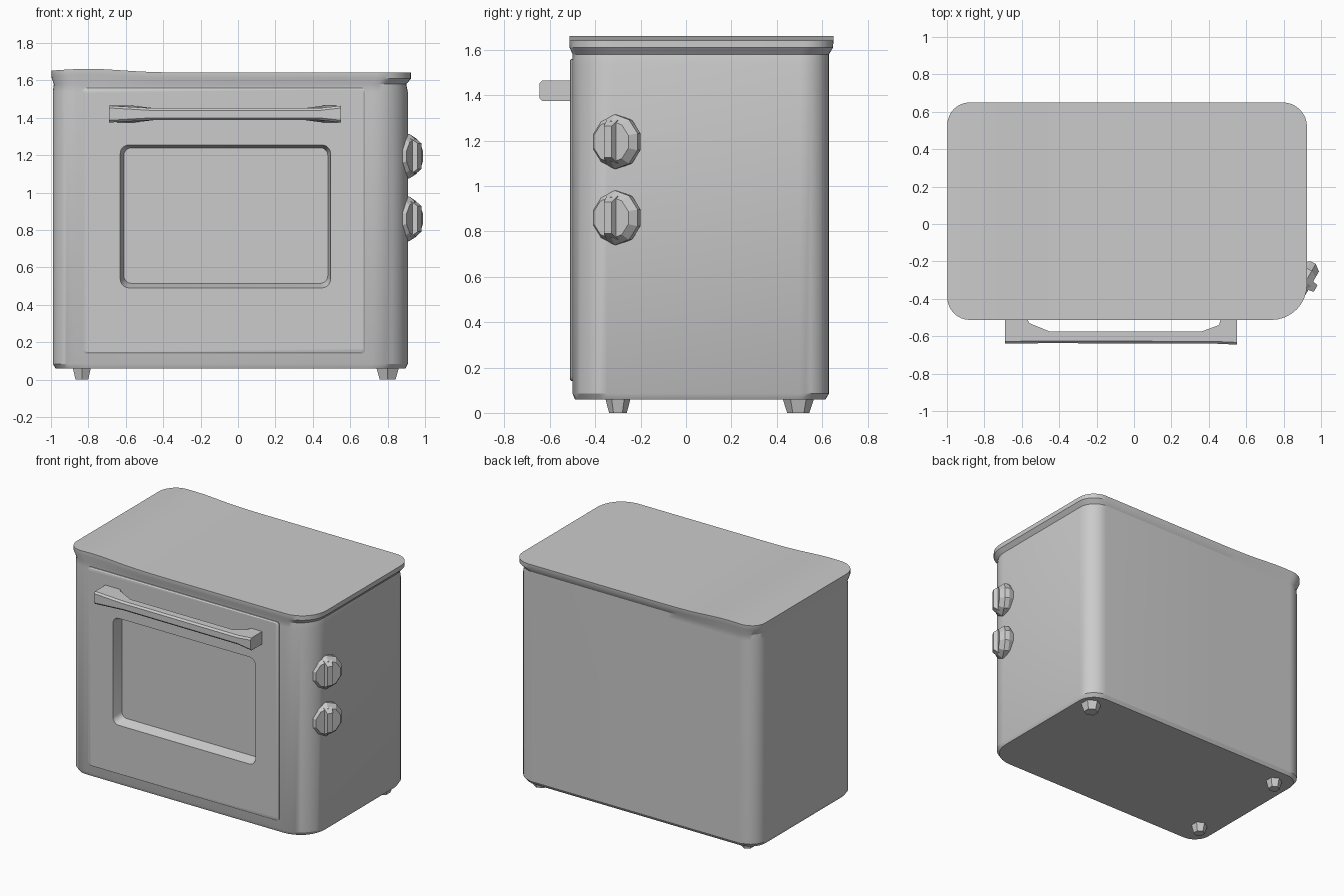
import bpy, bmesh
from math import sin, cos, pi, exp, radians
from mathutils import Matrix, Vector

if "Cube" in bpy.data.objects:
    bpy.data.objects.remove(bpy.data.objects["Cube"])


def rounded_rect(x0, x1, y0, y1, radii, seg):
    # Counter-clockwise outline; radii order: front-right, back-right, back-left, front-left
    pts = []
    corners = [(x1, y0, -1, 1), (x1, y1, -1, -1), (x0, y1, 1, -1), (x0, y0, 1, 1)]
    for i, (cx, cy, sx, sy) in enumerate(corners):
        r = radii[i]
        for k in range(seg + 1):
            a = -pi / 2 + i * pi / 2 + k / seg * pi / 2
            pts.append((cx + sx * r + r * cos(a), cy + sy * r + r * sin(a)))
    return pts


def loft(rings):
    # Skin a stack of (outline, height) rings and cap both ends
    bm = bmesh.new()
    loops = [[bm.verts.new((x, y, z)) for x, y in pts] for pts, z in rings]
    n = len(loops[0])
    for a, b in zip(loops, loops[1:]):
        for i in range(n):
            j = (i + 1) % n
            bm.faces.new((a[i], a[j], b[j], b[i]))
    bm.faces.new(loops[0][::-1])
    bm.faces.new(loops[-1])
    return bm


def finish(bm, name, smooth=None):
    bmesh.ops.recalc_face_normals(bm, faces=bm.faces)
    me = bpy.data.meshes.new(name)
    bm.to_mesh(me)
    bm.free()
    ob = bpy.data.objects.new(name, me)
    bpy.context.collection.objects.link(ob)
    if smooth:
        shade(ob, smooth)
    return ob


def activate(ob):
    bpy.ops.object.select_all(action='DESELECT')
    ob.select_set(True)
    bpy.context.view_layer.objects.active = ob


def shade(ob, angle):
    activate(ob)
    bpy.ops.object.shade_smooth_by_angle(angle=radians(angle))


def cut(ob, cutter):
    mod = ob.modifiers.new("window_cut", 'BOOLEAN')
    mod.operation = 'DIFFERENCE'
    mod.solver = 'EXACT'
    mod.object = cutter
    activate(ob)
    bpy.ops.object.modifier_apply(modifier=mod.name)


def stand_up(bm):
    # Turn outline (x, y) + height into (x, z) + depth
    for v in bm.verts:
        v.co = Vector((v.co.x, v.co.z, v.co.y))


# Oven body with rounded upright edges and a flared rim around the top
levels = [  # z, x0, x1, y0, y1
    (0.06, -0.975, 0.895, -0.49, 0.615),
    (0.085, -0.99, 0.908, -0.50, 0.63),
    (1.54, -0.99, 0.908, -0.50, 0.63),
    (1.58, -0.985, 0.90, -0.50, 0.63),
    (1.61, -0.998, 0.925, -0.513, 0.648),
    (1.642, -0.998, 0.925, -0.513, 0.65),
]
radii = (0.19, 0.13, 0.12, 0.12)
body_bm = loft([(rounded_rect(*b, radii, 8), z) for z, *b in levels])
for i in range(12):  # slices that carry the soft hump of the top
    g = body_bm.verts[:] + body_bm.edges[:] + body_bm.faces[:]
    bmesh.ops.bisect_plane(body_bm, geom=g, dist=1e-5,
                           plane_co=(-0.93 + 0.07 * i, 0, 0), plane_no=(1, 0, 0))
for v in body_bm.verts:
    if v.co.z > 1.59:
        v.co.z += 0.02 * exp(-((v.co.x + 0.8) / 0.25) ** 2)
body = finish(body_bm, "oven_body")

# Door panel, slightly proud of the front
door_bm = loft([
    (rounded_rect(-0.83, 0.68, 0.14, 1.56, (0.02,) * 4, 3), -0.47),
    (rounded_rect(-0.83, 0.68, 0.14, 1.56, (0.02,) * 4, 3), -0.506),
    (rounded_rect(-0.822, 0.672, 0.148, 1.552, (0.02,) * 4, 3), -0.512),
])
stand_up(door_bm)
door = finish(door_bm, "door")

# Recessed window with sloping walls
win_bm = loft([
    (rounded_rect(-0.643, 0.505, 0.475, 1.265, (0.05,) * 4, 5), -0.56),
    (rounded_rect(-0.61, 0.48, 0.515, 1.24, (0.04,) * 4, 5), -0.44),
])
stand_up(win_bm)
cutter = finish(win_bm, "window_cutter")
cutter.hide_render = True
for ob in (body, door):
    cut(ob, cutter)
    shade(ob, 30)
bpy.data.objects.remove(cutter)

# Door handle: U-shaped outline, thinner in the middle
outline = [(-0.69, -0.50), (-0.69, -0.64), (-0.47, -0.637), (0.44, -0.64), (0.55, -0.645),
           (0.55, -0.50), (0.465, -0.50), (0.455, -0.54), (0.36, -0.575), (-0.45, -0.575),
           (-0.56, -0.53), (-0.575, -0.50)]
handle_bm = loft([(outline, -0.045), (outline, 0.045)])
for v in handle_bm.verts:
    if -0.5 < v.co.x < 0.45:
        v.co.z *= 0.72
    v.co.z += 1.42
bmesh.ops.recalc_face_normals(handle_bm, faces=handle_bm.faces)
long_edges = [e for e in handle_bm.edges if len(e.link_faces) == 2
              and abs(e.verts[0].co.z - e.verts[1].co.z) < 0.03
              and max(v.co.y for v in e.verts) < -0.56]
bmesh.ops.bevel(handle_bm, geom=long_edges, offset=0.012, segments=1, affect='EDGES')
finish(handle_bm, "door_handle")


# Faceted control knobs angled out of the front right corner
def knob(name, z):
    def ring(r):
        return [(r * cos(2 * pi * k / 10), r * sin(2 * pi * k / 10)) for k in range(10)]
    bm = loft([(ring(0.085), -0.11), (ring(0.118), -0.065),
               (ring(0.12), -0.035), (ring(0.092), 0.0)])
    # finger grip: upright ridge across the face (local x becomes world z)
    grip = [bm.verts.new((x * s, y * s, h)) for h, s in ((-0.01, 1.0), (0.03, 0.72))
            for x, y in ((-0.095, -0.028), (0.095, -0.028), (0.095, 0.028), (-0.095, 0.028))]
    for f in ((3, 2, 1, 0), (4, 5, 6, 7), (0, 1, 5, 4), (1, 2, 6, 5), (2, 3, 7, 6), (3, 0, 4, 7)):
        bm.faces.new([grip[i] for i in f])
    axis = Vector((cos(radians(-30)), sin(radians(-30)), 0))
    up = Vector((0, 0, 1))
    m = Matrix((up, axis.cross(up), axis)).transposed().to_4x4()
    m.translation = (0.945, -0.33, z)
    bm.transform(m)
    finish(bm, name)


knob("upper_knob", 1.195)
knob("lower_knob", 0.86)

# Three small tapered feet
for name, x, y, r in (("front_left_foot", -0.835, -0.30, 0.06),
                      ("back_left_foot", -0.835, 0.495, 0.06),
                      ("back_right_foot", 0.80, 0.495, 0.075)):
    bm = bmesh.new()
    bmesh.ops.create_cone(bm, cap_ends=True, segments=6, radius1=r * 0.65, radius2=r,
                          depth=0.08, matrix=Matrix.Translation((x, y, 0.04)))
    finish(bm, name)
